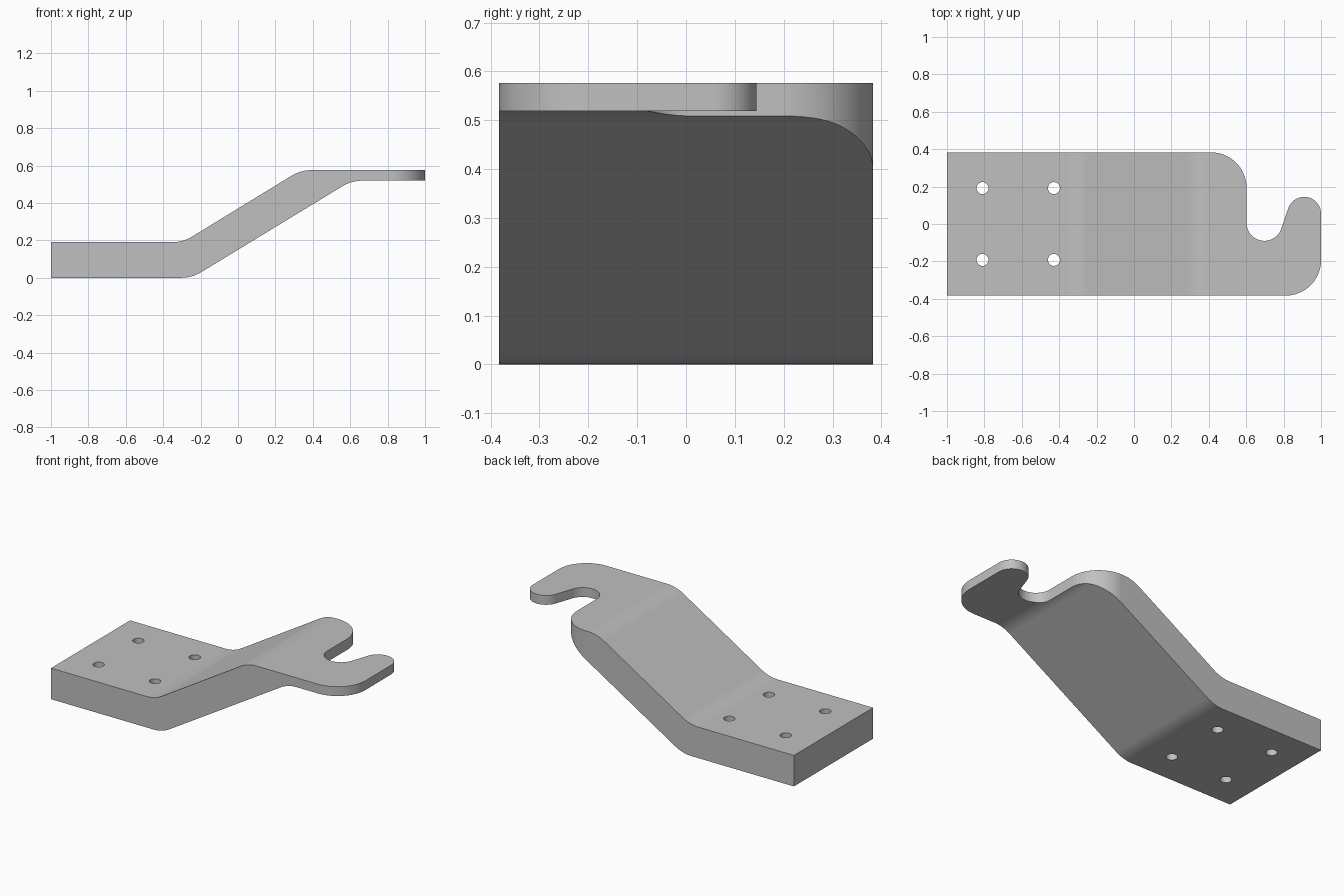
import bpy
import bmesh
import math
from mathutils import Vector, Matrix

if "Cube" in bpy.data.objects:
    bpy.data.objects.remove(bpy.data.objects["Cube"], do_unlink=True)

HALF_WIDTH = 0.383


def fillet(corner, before, after, radius, steps=10):
    """Points of an arc that rounds a corner between two straight runs."""
    c, a, b = Vector(corner), Vector(before), Vector(after)
    u, v = (a - c).normalized(), (b - c).normalized()
    half = u.angle(v) / 2
    start, end = c + u * radius / math.tan(half), c + v * radius / math.tan(half)
    centre = c + (u + v).normalized() * radius / math.sin(half)
    r0, r1 = start - centre, end - centre
    total = r0.angle(r1)
    return [centre + (r0 * math.sin(total * (1 - i / steps)) + r1 * math.sin(total * i / steps))
            / math.sin(total) for i in range(steps + 1)]


def arc(centre, radius, start, end, steps=24):
    angles = [math.radians(start + (end - start) * i / steps) for i in range(steps + 1)]
    return [Vector((centre[0] + radius * math.cos(t), centre[1] + radius * math.sin(t)))
            for t in angles]


def prism(name, points, to_3d, depth):
    """Extrude a flat outline along a vector."""
    bm = bmesh.new()
    face = bm.faces.new([bm.verts.new(to_3d(p)) for p in points])
    new = bmesh.ops.extrude_face_region(bm, geom=[face])["geom"]
    bmesh.ops.translate(bm, vec=depth, verts=[g for g in new if isinstance(g, bmesh.types.BMVert)])
    bmesh.ops.recalc_face_normals(bm, faces=bm.faces)
    return finish(name, bm)


def finish(name, bm):
    mesh = bpy.data.meshes.new(name)
    bm.to_mesh(mesh)
    bm.free()
    obj = bpy.data.objects.new(name, mesh)
    bpy.context.collection.objects.link(obj)
    return obj


def cut(target, tool, operation):
    mod = target.modifiers.new("cut", "BOOLEAN")
    mod.object, mod.operation, mod.solver = tool, operation, "EXACT"
    bpy.ops.object.modifier_apply(modifier=mod.name)
    bpy.data.objects.remove(tool, do_unlink=True)


# Side profile: thick foot, sloping middle, thin upper tongue
top = [(-1.1, 0.19), (-0.295, 0.19), (0.336, 0.576), (1.1, 0.576)]
low = [(1.1, 0.519), (0.607, 0.519), (-0.246, 0), (-1.1, 0)]
profile = []
for run in (top, low):
    profile.append(Vector(run[0]))
    for i in (1, 2):
        profile += fillet(run[i], run[i - 1], run[i + 1], 0.21)
    profile.append(Vector(run[3]))
bracket = prism("bracket", profile, lambda p: (p.x, -0.5, p.y), (0, 1, 0))

# Plan outline: rounded corners, hook finger and notch
w = HALF_WIDTH
outline = [Vector((-1, -w))]
outline += fillet((1, -w), (-1, -w), (1, 0), 0.19, 18)
outline += arc((0.91, 0.055), 0.09, 0, 160)
outline += arc((0.697, 0.005), 0.095, -20, -180)
outline += fillet((0.602, w), (0.602, 0), (-1, w), 0.19, 18)
outline.append(Vector((-1, w)))
plan = prism("plan_cutter", outline, lambda p: (p.x, p.y, -0.2), (0, 0, 1))

# Four bolt holes in the foot
bm = bmesh.new()
for x in (-0.81, -0.428):
    for y in (-0.192, 0.192):
        bmesh.ops.create_cone(bm, cap_ends=True, segments=32, radius1=0.032, radius2=0.032,
                              depth=0.6, matrix=Matrix.Translation((x, y, 0.1)))
holes = finish("hole_cutter", bm)

bpy.ops.object.select_all(action="DESELECT")
bpy.context.view_layer.objects.active = bracket
bracket.select_set(True)
cut(bracket, plan, "INTERSECT")
cut(bracket, holes, "DIFFERENCE")

# Plain grey metal
grey = bpy.data.materials.new("grey metal")
grey.use_nodes = True
colour = (0.53, 0.53, 0.53, 1)
grey.diffuse_color = colour
grey.node_tree.nodes["Principled BSDF"].inputs["Base Color"].default_value = colour
bracket.data.materials.clear()
bracket.data.materials.append(grey)
for poly in bracket.data.polygons:
    poly.material_index = 0

# Smooth bends, crisp rims
bpy.ops.object.shade_smooth_by_angle(angle=math.radians(30))
weighted = bracket.modifiers.new("weighted normals", "WEIGHTED_NORMAL")
weighted.keep_sharp = True
